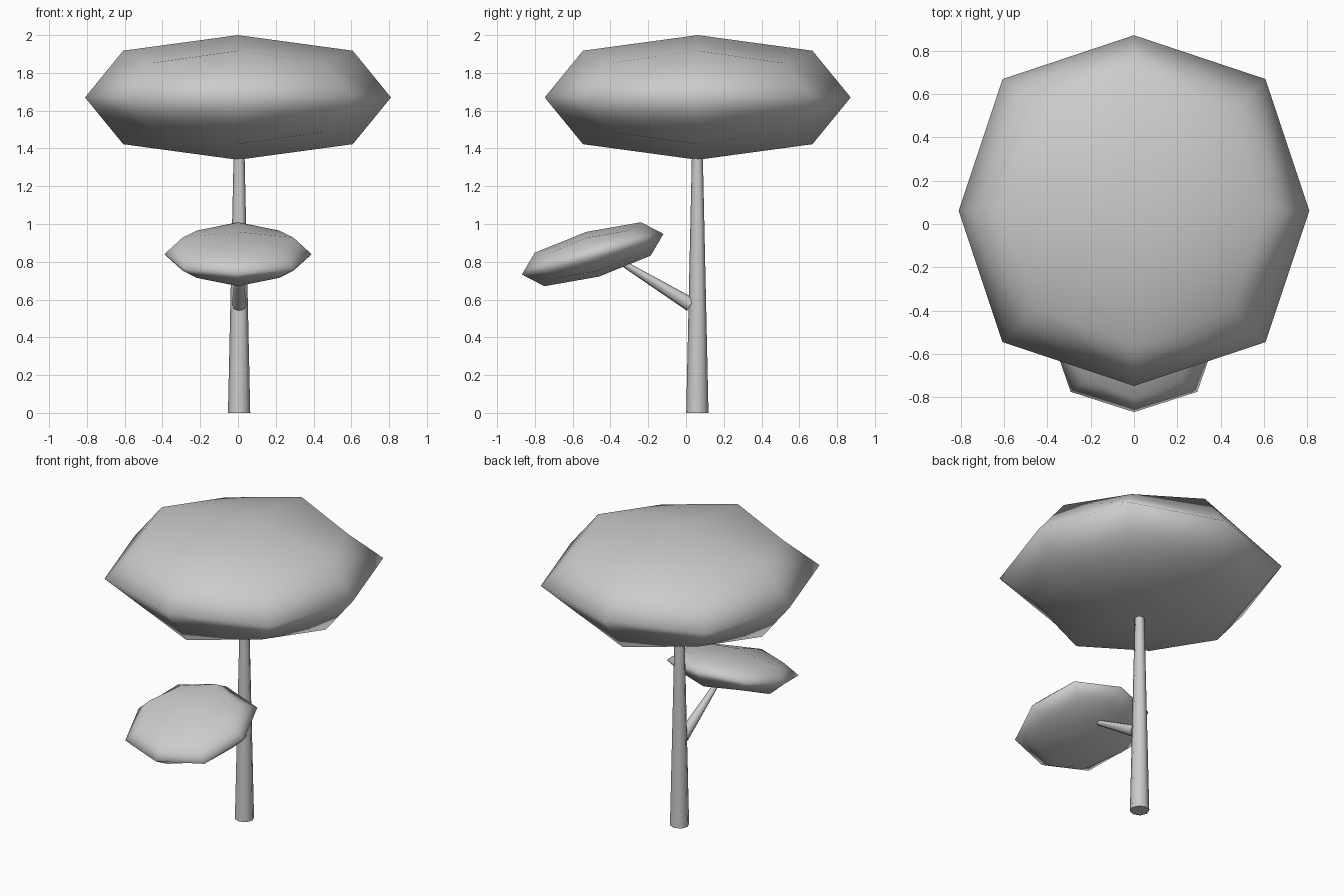
import bpy, math
from mathutils import Vector

if "Cube" in bpy.data.objects:
    bpy.data.objects.remove(bpy.data.objects["Cube"])

def foliage(name, center, half, tilt=0):
    # low-poly leaf cushion: a box rounded by one subdivision level
    bpy.ops.mesh.primitive_cube_add(size=2, location=center, rotation=(tilt, 0, 0))
    ob = bpy.context.object
    ob.name = name
    ob.scale = half
    mod = ob.modifiers.new("round", 'SUBSURF')
    mod.levels = mod.render_levels = 1
    mod.use_limit_surface = False
    bpy.ops.object.modifier_apply(modifier=mod.name)
    bpy.ops.object.shade_smooth()

def limb(name, start, end, r1, r2, sides=8):
    # tapered stem between two points
    a, b = Vector(start), Vector(end)
    d = b - a
    bpy.ops.mesh.primitive_cone_add(vertices=sides, radius1=r1, radius2=r2, depth=d.length,
                                    location=(a + b) / 2,
                                    rotation=d.to_track_quat('Z', 'Y').to_euler())
    bpy.context.object.name = name
    bpy.ops.object.shade_smooth_by_angle(angle=math.radians(50))

# trunk and side branch
limb("trunk", (0.006, 0.06, 0), (0.006, 0.06, 1.5), 0.059, 0.026)
limb("branch", (0.006, 0.025, 0.573), (0.006, -0.42, 0.845), 0.038, 0.011)

# main crown and small tilted crown
foliage("main_crown", (0, 0.062, 1.67), (0.81, 0.81, 0.33))
foliage("small_crown", (0, -0.494, 0.84), (0.39, 0.39, 0.123), math.radians(16))
